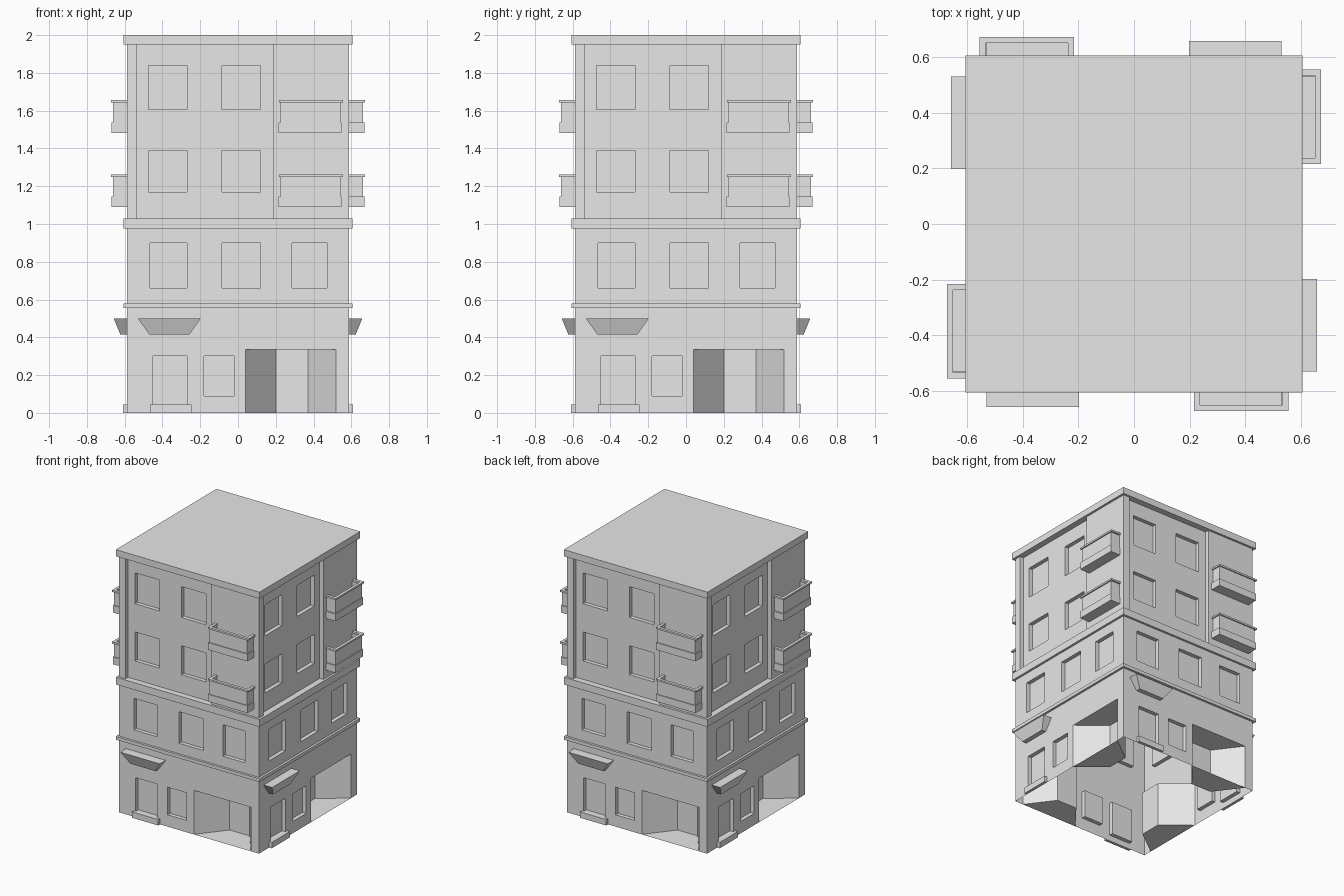
import bpy, bmesh, math

if "Cube" in bpy.data.objects:
    bpy.data.objects.remove(bpy.data.objects["Cube"])

plaster = bpy.data.materials.new("grey plaster")
plaster.use_nodes = True
GREY = (0.8, 0.8, 0.8, 1)
plaster.diffuse_color = GREY
plaster.node_tree.nodes["Principled BSDF"].inputs["Base Color"].default_value = GREY

WALL = 0.588    # distance from centre to wall face
BAND = 0.605    # distance from centre to moulding face
SIDES = ("front", "left", "back", "right")


def quad(bm, points):
    bm.faces.new([bm.verts.new(p) for p in points])


def loop(rect, out):
    """Corners of an x0, x1, z0, z1 rectangle facing the front."""
    x0, x1, z0, z1 = rect
    return [(x0, -out, z0), (x1, -out, z0), (x1, -out, z1), (x0, -out, z1)]


def panel(bm, rect, out, recesses=()):
    """Flat panel with recesses: (opening, back rectangle, depth, inner recesses)."""
    xs = sorted({v for r in recesses for v in r[0][:2]} | set(rect[:2]))
    zs = sorted({v for r in recesses for v in r[0][2:]} | set(rect[2:]))
    for x0, x1 in zip(xs, xs[1:]):
        for z0, z1 in zip(zs, zs[1:]):
            cx, cz = (x0 + x1) / 2, (z0 + z1) / 2
            if not any(o[0] < cx < o[1] and o[2] < cz < o[3] for o, *_ in recesses):
                quad(bm, loop((x0, x1, z0, z1), out))
    for opening, back, depth, inner in recesses:
        f, b = loop(opening, out), loop(back, out - depth)
        for i in range(4):
            j = (i + 1) % 4
            quad(bm, (f[i], f[j], b[j], b[i]))
        panel(bm, back, out - depth, inner)


def window(x0, x1, z0, z1):
    rect = (x0, x1, z0, z1)
    return rect, rect, 0.03, ()


def block(bm, x0, x1, out0, out1, z0, z1, taper=0, lean=0):
    """Box from out0 to out1; the bottom can narrow by taper and lean inwards."""
    def ring(z, t, l):
        return [bm.verts.new(p) for p in ((x0 + t, -out1 + l, z), (x1 - t, -out1 + l, z),
                                          (x1, -out0, z) if not t else (x1 - t, -out0, z),
                                          (x0 + t, -out0, z))]
    low, high = ring(z0, taper, lean), ring(z1, 0, 0)
    bm.faces.new(low[::-1])
    bm.faces.new(high)
    for i in range(4):
        j = (i + 1) % 4
        bm.faces.new((low[i], low[j], high[j], high[i]))


def finish(bm, name, merge=True):
    if merge:
        bmesh.ops.remove_doubles(bm, verts=bm.verts, dist=0.0001)
    mesh = bpy.data.meshes.new(name)
    bm.to_mesh(mesh)
    bm.free()
    mesh.materials.append(plaster)
    return mesh


def place(name, mesh, turn=0):
    obj = bpy.data.objects.new(name, mesh)
    obj.rotation_euler.z = turn
    bpy.context.scene.collection.objects.link(obj)


def on_each_side(name, bm, merge=False):
    mesh = finish(bm, name, merge)
    for i, side in enumerate(SIDES):
        place(f"{side}_{name}", mesh, i * math.pi / 2)


# Wall: sunken upper field with windows, middle windows, door and splayed entrance bay
columns = [(-0.475, -0.27), (-0.085, 0.12)]
upper_windows = [window(*c, *r) for c in columns for r in ((1.17, 1.39), (1.605, 1.84))]
field = (-0.535, 0.185, 1.03, 1.95)
middle_windows = [window(*c, 0.66, 0.9) for c in ((-0.465, -0.27), (-0.085, 0.12), (0.285, 0.47))]
entrance = ((0.04, 0.52, 0, 0.335), (0.2, 0.37, 0, 0.335), 0.2, ())

bm = bmesh.new()
panel(bm, (-WALL, WALL, 0, 0.975), WALL,
      middle_windows + [window(-0.45, -0.27, 0.045, 0.3), window(-0.18, -0.02, 0.09, 0.3), entrance])
panel(bm, (-WALL, WALL, 0.975, 1.95), WALL, [(field, field, 0.03, upper_windows)])
on_each_side("wall", bm, True)

# Doorstep
bm = bmesh.new()
block(bm, -0.465, -0.245, WALL, 0.61, 0, 0.045)
on_each_side("doorstep", bm)

# Awning, narrowing downwards
bm = bmesh.new()
block(bm, -0.53, -0.197, WALL, 0.658, 0.415, 0.5, taper=0.06, lean=0.035)
on_each_side("awning", bm)

# Balconies: slab, thin parapet and handrail
for label, z in (("lower", 1.09), ("upper", 1.483)):
    bm = bmesh.new()
    block(bm, 0.215, 0.548, WALL, 0.67, z, z + 0.055)
    for edge, thick, z0, z1 in ((0.009, 0.012, 0.055, 0.16), (0, 0.022, 0.16, 0.173)):
        x0, x1, out = 0.216 + edge, 0.556 - edge * 1.6, 0.672 - edge
        block(bm, x0, x1, out - thick, out, z + z0, z + z1)
        for a, b in ((x0, x0 + thick), (x1 - thick, x1)):
            block(bm, a, b, WALL, out - thick, z + z0, z + z1)
    on_each_side(f"{label}_balcony", bm)


# Mouldings and roof run around the whole building
def moulding(name, z0, z1, capped=False):
    bm = bmesh.new()
    rings = []
    for r, z in ((WALL, z0), (BAND, z0), (BAND, z1), (WALL, z1)):
        rings.append([bm.verts.new((r * a, r * b, z)) for a, b in ((-1, -1), (1, -1), (1, 1), (-1, 1))])
    for low, high in zip(rings, rings[1:]):
        for i in range(4):
            j = (i + 1) % 4
            bm.faces.new((low[i], low[j], high[j], high[i]))
    if capped:
        bm.faces.new(rings[-1])
    place(name, finish(bm, name))


moulding("lower_moulding", 0.555, 0.58)
moulding("middle_moulding", 0.975, 1.03)
moulding("roof", 1.95, 2.0, capped=True)
